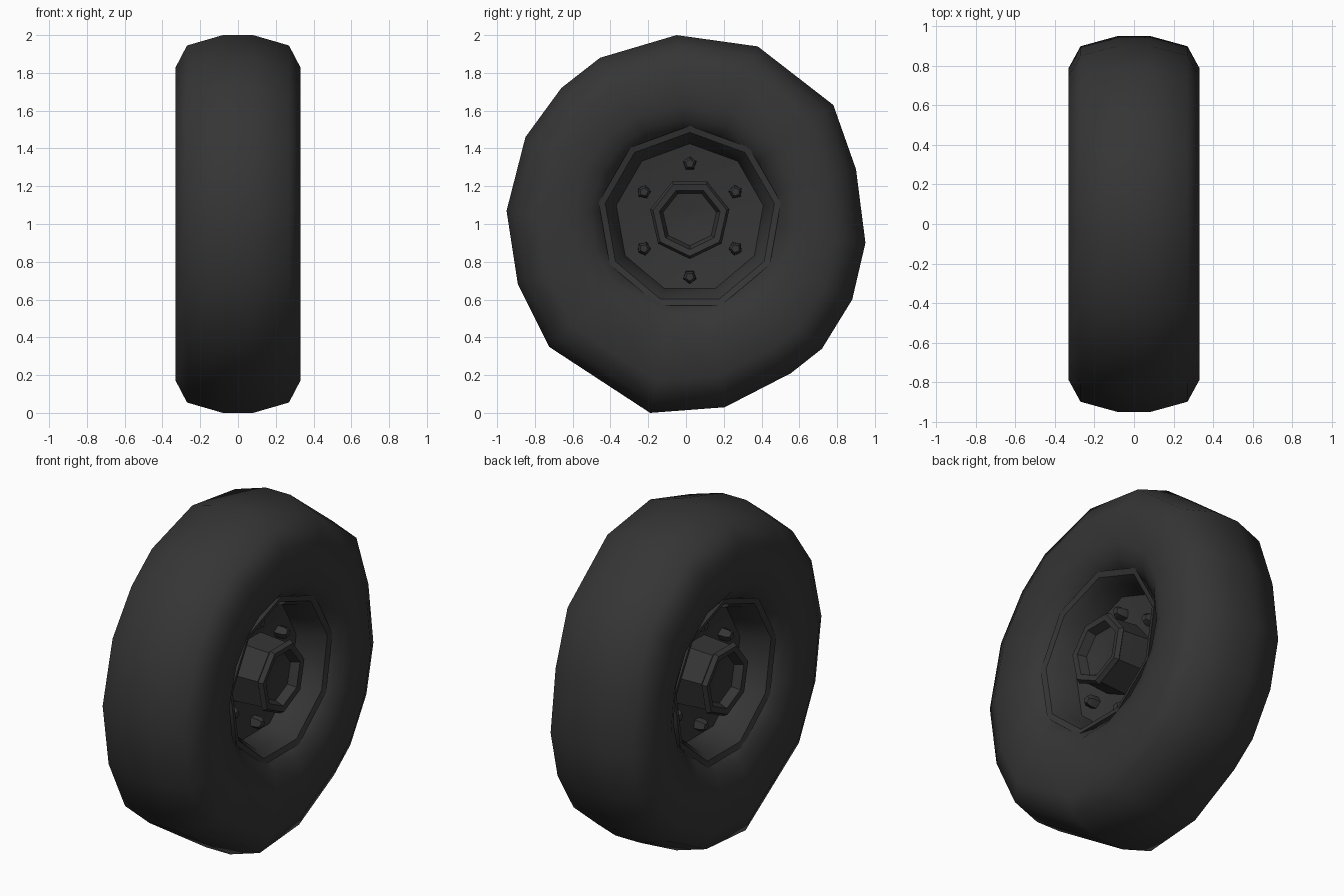
import bpy, bmesh, math

cube = bpy.data.objects.get("Cube")
if cube:
    bpy.data.objects.remove(cube)

rubber = bpy.data.materials.new("dark_grey")
rubber.use_nodes = True
GREY = (0.036, 0.036, 0.036, 1)
rubber.diffuse_color = GREY
bsdf = rubber.node_tree.nodes["Principled BSDF"]
bsdf.inputs["Base Color"].default_value = GREY
bsdf.inputs["Roughness"].default_value = 0.9

HUB = (0.02, 1.03)  # y, z of the axle


def loft(name, rings, angle, loop=False):
    """Skin a run of rings; either cap the ends or join last to first."""
    bm = bmesh.new()
    rows = [[bm.verts.new(p) for p in ring] for ring in rings]
    n = len(rows[0])
    pairs = list(zip(rows, rows[1:]))
    if loop:
        pairs.append((rows[-1], rows[0]))
    for a, b in pairs:
        for i in range(n):
            j = (i + 1) % n
            bm.faces.new((a[i], a[j], b[j], b[i]))
    if not loop:
        bm.faces.new(rows[0])
        bm.faces.new(rows[-1])
    bmesh.ops.recalc_face_normals(bm, faces=bm.faces)
    mesh = bpy.data.meshes.new(name)
    bm.to_mesh(mesh)
    bm.free()
    mesh.materials.append(rubber)
    ob = bpy.data.objects.new(name, mesh)
    bpy.context.collection.objects.link(ob)
    bpy.ops.object.select_all(action="DESELECT")
    ob.select_set(True)
    bpy.context.view_layer.objects.active = ob
    bpy.ops.object.shade_smooth_by_angle(angle=math.radians(angle))
    return ob


def circle(x, r, sides, start, centre=HUB):
    """Regular ring around the axle direction."""
    ring = []
    for i in range(sides):
        a = math.radians(start) + math.tau * i / sides
        ring.append((x, centre[0] + r * math.cos(a), centre[1] + r * math.sin(a)))
    return ring


def both_sides(profile):
    """Mirror a half profile of (x, radius) across the middle plane."""
    return [(-x, r) for x, r in reversed(profile)] + profile


# Tyre: worn, uneven outline carried across a rounded section
OUTLINE = [(-.05, 2), (.38, 1.94), (.78, 1.63), (.9, 1.29), (.95, .9), (.88, .6),
           (.72, .34), (.555, .21), (.205, .03), (-.19, 0), (-.725, .35),
           (-.89, .68), (-.95, 1.07), (-.85, 1.46), (-.66, 1.72), (-.455, 1.88)]


def tyre_ring(x, scale, roundness):
    """Scaled outline, blended towards a true circle of radius scale."""
    ring = []
    for y, z in OUTLINE:
        dy, dz = y, z - 1
        d = math.hypot(dy, dz)
        k = scale * (1 - roundness) + scale / d * roundness
        ring.append((x, dy * k + HUB[0] * roundness, 1 + dz * k + .03 * roundness))
    return ring


section = [(.08, 1, 0), (.27, .945, 0), (.33, .83, 0), (.33, .62, .5),
           (.3, .53, 1), (.24, .46, 1), (.08, .44, 1)]
section = [(-x, s, r) for x, s, r in reversed(section)] + section
loft("tyre", [tyre_ring(*s) for s in section], 50, loop=True)

# Wheel: nine-sided rim with a sunken plate on each side
rim = both_sides([(.2, .46), (.275, .49), (.265, .455), (.21, .42), (.1, .395), (.07, .2)])
loft("wheel_rim", [circle(x, r, 9, 90) for x, r in rim], 40)

# Hub: seven-sided barrel with a dished cap at each end
hub = both_sides([(.04, .21), (.25, .195), (.265, .215), (.29, .2), (.285, .165),
                  (.235, .145), (.22, .04)])
loft("hub", [circle(x, r, 7, -90) for x, r in hub], 40)

# Wheel bolts: six per side
for side, label in ((1, "left"), (-1, "right")):
    for i in range(6):
        a = math.radians(90 + 60 * i)
        centre = (HUB[0] + .28 * math.cos(a), HUB[1] - .01 + .3 * math.sin(a))
        shape = [(.06, .038), (.13, .036), (.15, .022)]
        loft(f"{label}_bolt_{i + 1}",
             [circle(side * x, r, 5, 90 + 60 * i, centre) for x, r in shape], 30)
